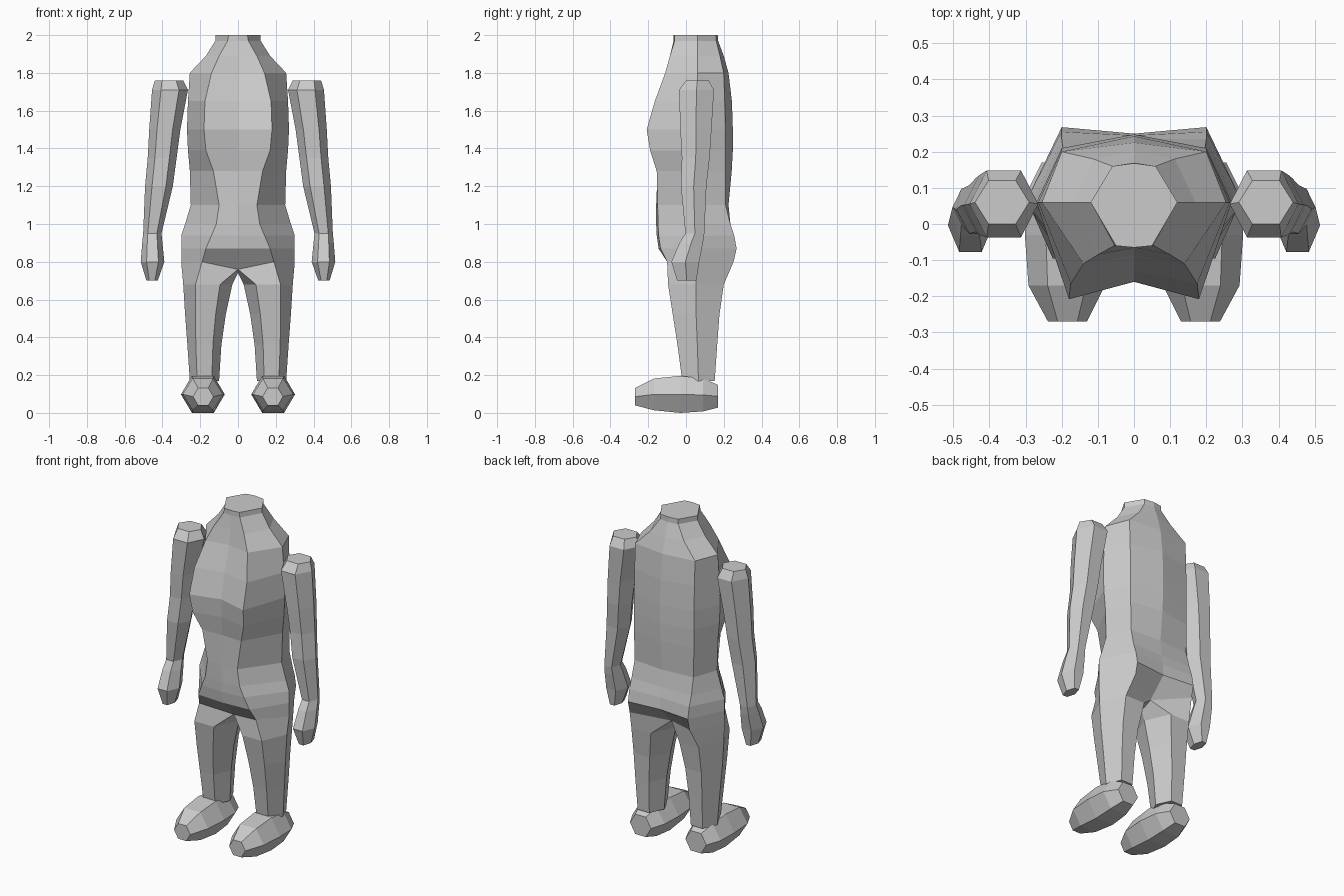
import bpy
import bmesh
from math import cos, sin, radians

default_cube = bpy.data.objects.get("Cube")
if default_cube:
    bpy.data.objects.remove(default_cube, do_unlink=True)

# One plain grey for the whole figure
GREY = (.6, .6, .6, 1)
material = bpy.data.materials.new("plain_grey")
material.use_nodes = True
material.diffuse_color = GREY
material.node_tree.nodes["Principled BSDF"].inputs["Base Color"].default_value = GREY

HEX_ANGLES = [radians(a) for a in range(-60, 300, 60)]


def hexagon(x_min, x_max, low, high):
    """Six points filling a box, with the corners pointing along x."""
    cx, cy = (x_min + x_max) / 2, (low + high) / 2
    rx, ry = (x_max - x_min) / 2, (high - low) / 2
    return [(cx + rx * cos(a), cy + ry * sin(a) / sin(radians(60))) for a in HEX_ANGLES]


def add_ring(bm, points):
    return [bm.verts.new(p) for p in points]


def bridge(bm, first, second, closed=True):
    """Join two rings of vertices with quads."""
    count = len(first)
    for i in range(count if closed else count - 1):
        j = (i + 1) % count
        bm.faces.new((first[i], first[j], second[j], second[i]))


def loft(bm, rings):
    for first, second in zip(rings, rings[1:]):
        bridge(bm, first, second)


def finish(bm, name):
    bmesh.ops.recalc_face_normals(bm, faces=bm.faces[:])
    mesh = bpy.data.meshes.new(name)
    bm.to_mesh(mesh)
    bm.free()
    mesh.materials.append(material)
    obj = bpy.data.objects.new(name, mesh)
    bpy.context.collection.objects.link(obj)
    return obj


def limb(name, sections, side, lengthwise=False):
    """Capped hexagonal loft along z, or along y when lengthwise."""
    bm = bmesh.new()
    rings = []
    for station, *box in sections:
        outline = hexagon(*box)
        if lengthwise:
            points = [(side * u, station, v) for u, v in outline]
        else:
            points = [(side * u, v, station) for u, v in outline]
        rings.append(add_ring(bm, points))
    loft(bm, rings)
    bm.faces.new(rings[0])
    bm.faces.new(rings[-1])
    return finish(bm, name)


# Torso: height, side x, front corner x, front corner y, front middle y,
# back corner y, back middle y
TORSO = [
    (2, .12, .05, -.06, -.065, .16, .168),
    (1.97, .12, .055, -.06, -.065, .16, .17),
    (1.89, .17, .1, -.085, -.07, .18, .2),
    (1.8, .255, .14, -.11, -.085, .2, .225),
    (1.65, .265, .175, -.165, -.13, .205, .243),
    (1.5, .27, .18, -.208, -.16, .21, .248),
    (1.39, .265, .17, -.19, -.155, .21, .248),
    (1.28, .255, .13, -.155, -.15, .21, .242),
    (1.1, .25, .1, -.15, -.158, .21, .225),
    (1, .28, .115, -.148, -.158, .235, .235),
    (.94, .3, .14, -.145, -.155, .255, .245),
    (.87, .3, .17, -.135, -.145, .268, .25),
]

# Legs: height, inner x, outer x, front y, back y
LEGS = [
    (.68, .03, .29, -.095, .2),
    (.52, .065, .28, -.07, .177),
    (.36, .088, .268, -.045, .165),
    (.17, .1, .255, -.02, .152),
]

# Arms: height, inner x, outer x, front y, back y
ARMS = [
    (1.76, .29, .44, 0, .12),
    (1.71, .265, .455, -.037, .148),
    (1.5, .305, .47, -.03, .135),
    (1.35, .325, .478, -.022, .125),
    (1.2, .345, .492, -.027, .108),
    (.95, .405, .502, -.003, .097),
    (.9, .4, .507, -.035, .09),
    (.8, .39, .515, -.077, .07),
    (.7, .425, .485, -.047, .055),
]

# Feet: y, inner x, outer x, bottom, top
FEET = [
    (-.27, .13, .238, .04, .132),
    (-.17, .08, .292, .014, .182),
    (-.03, .07, .302, 0, .196),
    (.09, .08, .295, .008, .182),
    (.17, .115, .255, .028, .148),
]

# Body: one half of the torso and one leg, then mirrored and welded
bm = bmesh.new()
rows = []
for z, side_x, front_x, front_y, front_mid, back_y, back_mid in TORSO:
    back_x = min(.2, side_x * 1.05 - .066)
    rows.append(add_ring(bm, [
        (0, front_mid, z), (front_x, front_y, z), (side_x, .06, z),
        (back_x, back_y, z), (0, back_mid, z)]))
hip = add_ring(bm, [
    (0, -.04, .76), (.19, -.1, .8), (.3, .06, .79), (.2, .252, .8), (0, .14, .76)])
rows.append(hip)
for upper, lower in zip(rows, rows[1:]):
    bridge(bm, upper, lower, closed=False)
bm.faces.new(rows[0])

crotch = bm.verts.new((0, .06, .74))
leg_rings = [hip[1:] + [crotch, hip[0]]]
for z, *box in LEGS:
    leg_rings.append(add_ring(bm, [(x, y, z) for x, y in hexagon(*box)]))
loft(bm, leg_rings)
bm.faces.new(leg_rings[-1])

copy = bmesh.ops.duplicate(bm, geom=bm.verts[:] + bm.edges[:] + bm.faces[:])
for item in copy["geom"]:
    if isinstance(item, bmesh.types.BMVert):
        item.co.x = -item.co.x
bmesh.ops.remove_doubles(bm, verts=bm.verts[:], dist=.0005)
finish(bm, "body")

# Arms and feet on both sides
for label, side in (("left", 1), ("right", -1)):
    limb(label + "_arm", ARMS, side)
    limb(label + "_foot", FEET, side, lengthwise=True)
